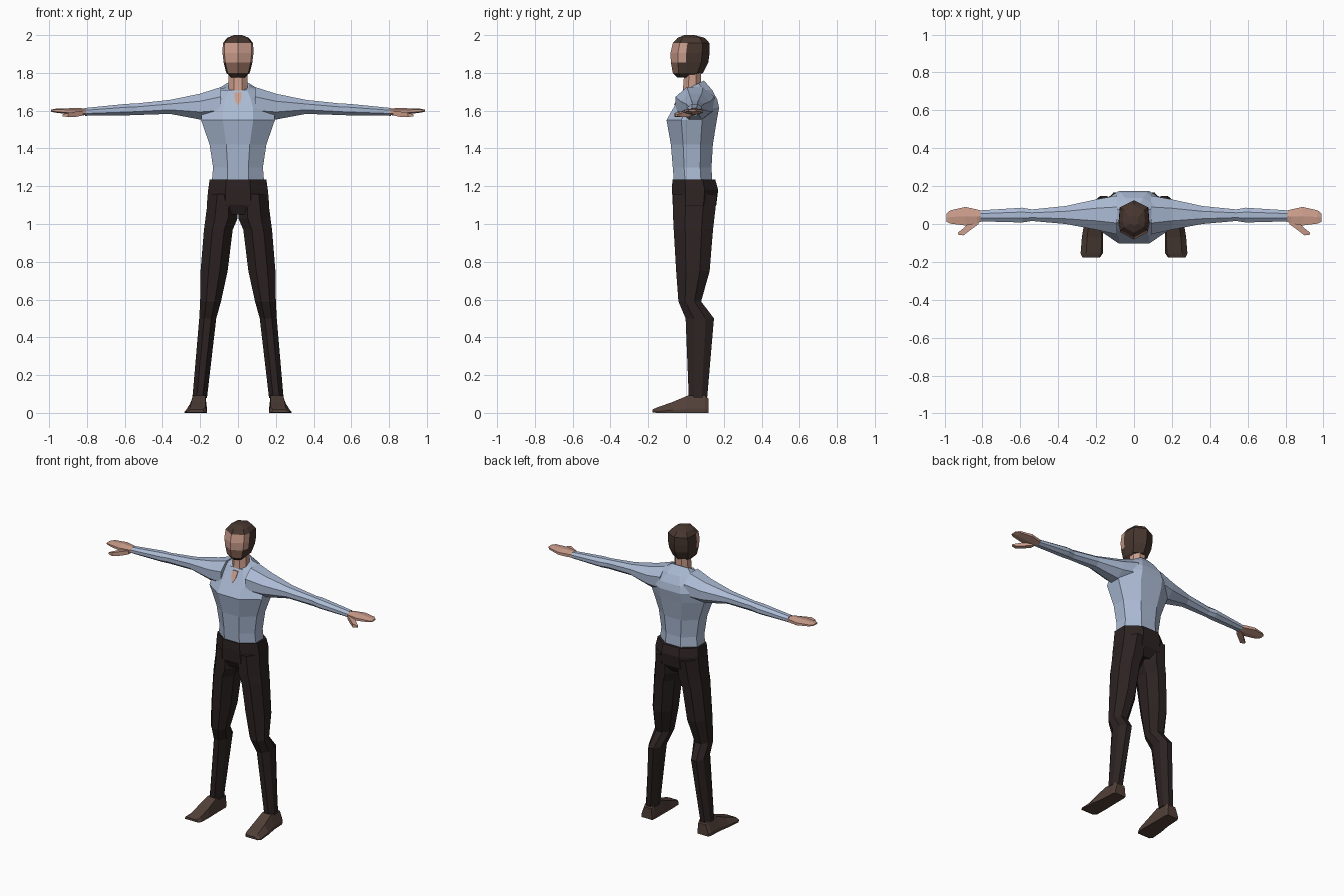
import bpy, bmesh, math


def mat(name, rgb):
    m = bpy.data.materials.new(name)
    lin = [c / 12.92 if c <= 0.04045 else ((c + 0.055) / 1.055) ** 2.4 for c in rgb]
    m.diffuse_color = (*lin, 1)
    return m


SHIRT = mat("blue shirt", (0.67, 0.73, 0.83))
PANTS = mat("dark trousers", (0.175, 0.135, 0.135))
SKIN = mat("skin", (0.80, 0.62, 0.55))
HAIR = mat("brown hair", (0.28, 0.215, 0.185))
BEARD = mat("beard", (0.54, 0.40, 0.34))
SHOE = mat("brown shoes", (0.32, 0.25, 0.22))


def ngon(n):
    """Unit polygon with flat sides, filling -1..1 both ways."""
    pts = [(math.cos(2 * math.pi * (i + .5) / n), math.sin(2 * math.pi * (i + .5) / n)) for i in range(n)]
    mu, mv = max(p[0] for p in pts), max(p[1] for p in pts)
    return [(u / mu, v / mv) for u, v in pts]


def loft(name, axis, profile, sections, mats, mirror=False, rule=None):
    """Skin the profile through sections (pos, a0, a1, b0, b1[, tilt])."""
    bm = bmesh.new()
    rings = []
    for s in sections:
        pos, a0, a1, b0, b1 = s[:5]
        tilt = s[5] if len(s) > 5 else 0
        ring = []
        for u, v in profile:
            a = (a0 + a1) / 2 + u * (a1 - a0) / 2
            b = (b0 + b1) / 2 + v * (b1 - b0) / 2
            p = pos + tilt * v
            ring.append(bm.verts.new({"x": (p, a, b), "y": (a, p, b), "z": (a, b, p)}[axis]))
        rings.append(ring)
    n = len(profile)
    for r, q in zip(rings, rings[1:]):
        for i in range(n):
            bm.faces.new((r[i], r[(i + 1) % n], q[(i + 1) % n], q[i]))
    bm.faces.new(rings[0])
    bm.faces.new(rings[-1])
    bmesh.ops.recalc_face_normals(bm, faces=bm.faces)
    if rule:
        for f in bm.faces:
            f.material_index = rule(f.calc_center_median())
    me = bpy.data.meshes.new(name)
    bm.to_mesh(me)
    bm.free()
    for m in mats:
        me.materials.append(m)
    ob = bpy.data.objects.new(name, me)
    bpy.context.collection.objects.link(ob)
    if mirror:
        md = ob.modifiers.new("mirror", "MIRROR")
        md.use_mirror_merge = False
    return ob


OCT, HEX = ngon(8), ngon(6)

# Shirt body, rising to a collar that is higher at the back
loft("shirt_body", "z", OCT, [
    (1.20, -.14, .14, -.062, .14),
    (1.30, -.132, .132, -.07, .135),
    (1.42, -.15, .15, -.08, .142),
    (1.55, -.195, .195, -.103, .163),
    (1.615, -.19, .19, -.066, .175),
    (1.66, -.165, .165, -.042, .165),
    (1.71, -.115, .115, -.016, .138),
    (1.735, -.058, .058, -.004, .095, .025)], [SHIRT])

# Sleeves
loft("sleeves", "x", OCT, [
    (.09, -.055, .15, 1.55, 1.725),
    (.20, -.03, .13, 1.553, 1.69),
    (.36, 0, .095, 1.583, 1.657),
    (.54, .016, .077, 1.577, 1.638),
    (.59, .008, .086, 1.575, 1.636),
    (.81, .014, .072, 1.573, 1.614)], [SHIRT], True)

# Hands and thumbs
loft("hands", "x", HEX, [
    (.79, .02, .066, 1.577, 1.61),
    (.83, .003, .077, 1.575, 1.613),
    (.89, -.008, .09, 1.58, 1.613),
    (.97, .002, .072, 1.59, 1.61),
    (.99, .012, .055, 1.595, 1.605)], [SKIN], True)
loft("thumbs", "x", ngon(4), [
    (.82, .0, .04, 1.575, 1.60),
    (.865, -.033, .015, 1.566, 1.594),
    (.90, -.06, -.022, 1.566, 1.588),
    (.93, -.056, -.046, 1.57, 1.58)], [SKIN], True)

# Open collar showing skin: a thin plate lying on the chest slope
loft("collar_opening", "z", ngon(4), [
    (z, -w, w, y - .004, y + .002) for z, w, y in
    ((1.63, .003, -.06), (1.655, .016, -.046), (1.695, .02, -.026))], [SKIN])

# Neck
loft("neck", "z", OCT, [
    (1.68, -.052, .052, -.02, .085),
    (1.74, -.05, .05, -.014, .08),
    (1.82, -.05, .05, -.008, .08)], [SKIN])


# Head: face, beard and hair are split by height and direction
def head_colour(c):
    if c.y > -.012 or c.z > 1.955 or c.z < 1.797:
        return 1
    if c.z > 1.85:
        return 0
    return 2 if c.y < -.04 else 1


HEAD = [(0, -1), (.88, -.62), (1, -.2), (.92, .62), (0, 1), (-.92, .62), (-1, -.2), (-.88, -.62)]
loft("head", "z", HEAD, [
    (1.775, -.035, .035, -.045, .04),
    (1.80, -.062, .062, -.07, .09),
    (1.855, -.076, .076, -.08, .118),
    (1.905, -.082, .082, -.082, .125),
    (1.957, -.08, .08, -.07, .125),
    (1.985, -.058, .058, -.045, .10),
    (2.0, -.022, .022, -.01, .045)], [SKIN, HAIR, BEARD], rule=head_colour)

# Trousers: hip block and two legs
loft("trouser_hips", "z", OCT, [
    (1.05, -.14, .14, -.045, .12),
    (1.10, -.165, .165, -.07, .16),
    (1.18, -.158, .158, -.074, .17),
    (1.235, -.15, .15, -.072, .155)], [PANTS])
loft("trouser_legs", "z", OCT, [
    (1.16, .0, .155, -.07, .165),
    (1.03, .002, .172, -.068, .15),
    (.97, .028, .18, -.065, .143),
    (.75, .055, .198, -.052, .125),
    (.59, .09, .2, -.04, .08),
    (.50, .115, .205, -.002, .148),
    (.08, .164, .241, .015, .112)], [PANTS], True)

# Shoes
loft("shoes", "y", [(-1, -1), (1, -1), (1, -.5), (.5, 1), (-.85, 1), (-1, -.5)], [
    (.12, .17, .25, 0, .075),
    (.10, .165, .257, 0, .09),
    (.01, .165, .262, 0, .092),
    (-.07, .163, .275, 0, .058),
    (-.155, .165, .282, 0, .028),
    (-.177, .18, .272, .003, .018)], [SHOE], True)
